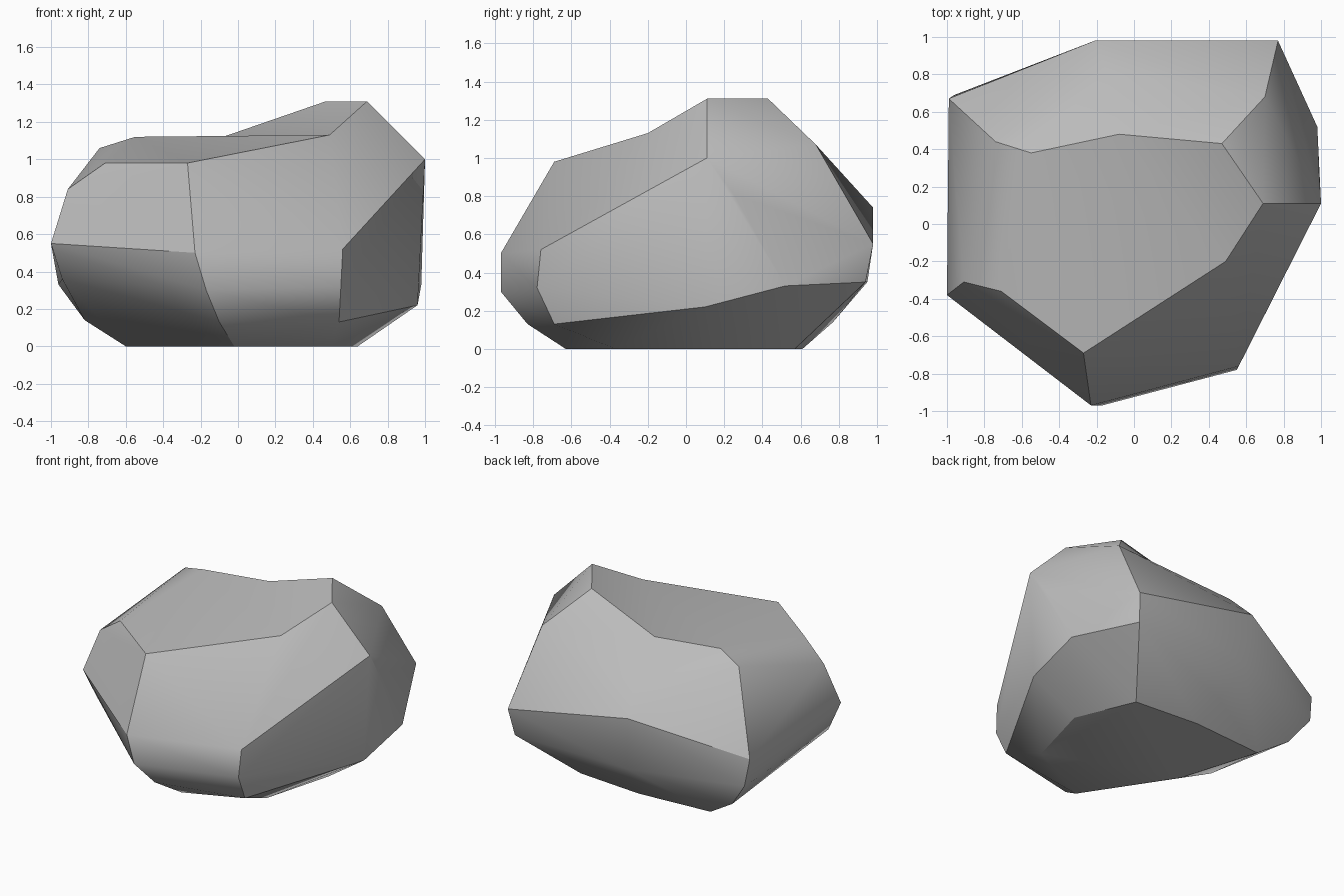
import bpy
import bmesh
import math

default_cube = bpy.data.objects.get("Cube")
if default_cube:
    bpy.data.objects.remove(default_cube, do_unlink=True)


def flat_material(name, colour):
    material = bpy.data.materials.new(name)
    material.use_nodes = True
    material.diffuse_color = colour
    shader = next(node for node in material.node_tree.nodes if node.type == "BSDF_PRINCIPLED")
    shader.inputs["Base Color"].default_value = colour
    return material


# Named corners around the top of the boulder
crown_corners = dict(
    peak_back=(.47, .43, 1.31),
    peak_front=(.69, .11, 1.31),
    shoulder_back=(.70, .68, 1.07),
    brow_left=(.49, -.2, 1.13),
    brow_middle=(-.27, -.69, .98),
    brow_right=(-.71, -.36, .98),
    crest_right=(-.55, .38, 1.12),
    corner_right=(-.74, .44, 1.06),
    back_ledge=(-.15, .82, .91),
)
saddle_corner = (-.08, .48, 1.12)

# Corners of the chipped sides
side_corners = [
    (1, .11, 1), (.99, .25, .81), (.66, -.38, .81), (.56, -.76, .52),
    (.55, -.78, .32), (-.23, -.97, .5), (-.17, -.97, .3),
    (-.91, -.31, .84), (-1, -.38, .55), (-.94, -.32, .36),
    (-.99, .67, .53), (-.96, .69, .33), (-.21, .98, .74), (-.18, .95, .35),
    (.77, .98, .55), (.74, .94, .35), (.98, .52, .33),
]

# Corners of the undercut and the flat base
undercut_corners = [
    (.54, -.69, .13), (.96, .1, .22), (-.1, -.83, .13),
    (-.57, -.17, .13), (-.82, .63, .14), (-.1, .77, .14),
]
base_outline = [
    (.64, .14), (.46, .57), (-.04, .61), (-.6, .57),
    (-.42, -.02), (-.02, -.63), (.5, -.37),
]

# Wrap the outer corners in a faceted shell
bm = bmesh.new()
crown = {name: bm.verts.new(corner) for name, corner in crown_corners.items()}
for corner in side_corners + undercut_corners:
    bm.verts.new(corner)
for x, y in base_outline:
    bm.verts.new((x, y, 0))
bmesh.ops.convex_hull(bm, input=list(bm.verts))

# Open the top, keeping its corners and the steep facet beside the peak
crown_verts = set(crown.values())
steep_edge = {crown["peak_front"], crown["shoulder_back"]}
top_faces = [face for face in bm.faces
             if set(face.verts) <= crown_verts and not steep_edge <= set(face.verts)]
bmesh.ops.delete(bm, geom=top_faces, context="FACES_ONLY")
for edge in [edge for edge in bm.edges if not edge.link_faces]:
    bm.edges.remove(edge)

# Close it again with a sunken saddle
crown["saddle"] = bm.verts.new(saddle_corner)
for names in (
    ("peak_back", "peak_front", "brow_left", "saddle"),
    ("saddle", "brow_left", "brow_middle", "brow_right", "crest_right"),
    ("brow_right", "corner_right", "crest_right"),
    ("crest_right", "corner_right", "back_ledge", "saddle"),
    ("saddle", "back_ledge", "shoulder_back", "peak_back"),
):
    bm.faces.new([crown[name] for name in names])

# Merge nearly coplanar triangles into broad facets
bmesh.ops.delete(bm, geom=[vert for vert in bm.verts if not vert.link_faces], context="VERTS")
bmesh.ops.dissolve_limit(bm, angle_limit=math.radians(3), verts=[], edges=list(bm.edges))
bmesh.ops.recalc_face_normals(bm, faces=list(bm.faces))

mesh = bpy.data.meshes.new("boulder")
bm.to_mesh(mesh)
bm.free()
mesh.materials.append(flat_material("stone grey", (.5, .5, .5, 1)))
boulder = bpy.data.objects.new("boulder", mesh)
bpy.context.collection.objects.link(boulder)

# Soften shallow creases and keep the chipped edges sharp
bpy.ops.object.select_all(action="DESELECT")
boulder.select_set(True)
bpy.context.view_layer.objects.active = boulder
bpy.ops.object.shade_smooth_by_angle(angle=math.radians(30))
